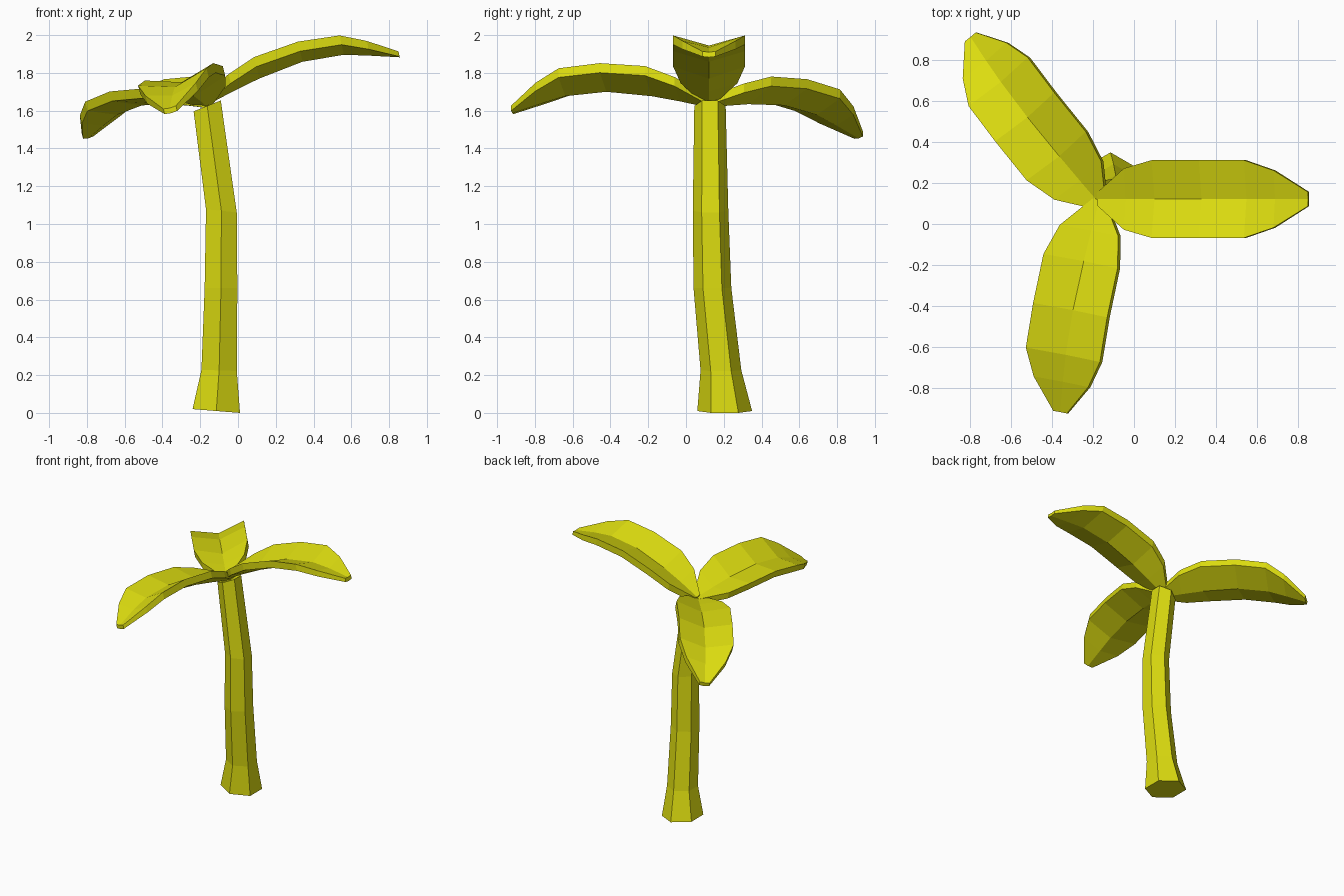
import bpy, bmesh, math
from mathutils import Matrix, Vector

if "Cube" in bpy.data.objects:
    bpy.data.objects.remove(bpy.data.objects["Cube"])

yellow = bpy.data.materials.new("olive yellow")
yellow.diffuse_color = (0.72, 0.72, 0.005, 1)
yellow.use_nodes = True
yellow.node_tree.nodes["Principled BSDF"].inputs["Base Color"].default_value = yellow.diffuse_color


def loft(name, rings, matrix=Matrix()):
    """Skin a list of equal-length point rings and cap both ends."""
    bm = bmesh.new()
    vr = [[bm.verts.new(matrix @ Vector(p)) for p in ring] for ring in rings]
    n = len(vr[0])
    for a, b in zip(vr, vr[1:]):
        for i in range(n):
            j = (i + 1) % n
            bm.faces.new((a[i], a[j], b[j], b[i]))
    bm.faces.new(vr[0][::-1])
    bm.faces.new(vr[-1])
    bmesh.ops.recalc_face_normals(bm, faces=bm.faces)
    me = bpy.data.meshes.new(name)
    bm.to_mesh(me)
    bm.free()
    me.materials.append(yellow)
    ob = bpy.data.objects.new(name, me)
    bpy.context.collection.objects.link(ob)
    return ob


# Trunk: bent six-sided column; (z, centre x, centre y, radius, slope along x)
trunk_path = [
    (0.010, -0.115, 0.205, 0.145, -0.08),
    (0.225, -0.100, 0.185, 0.108, -0.03),
    (0.660, -0.090, 0.140, 0.100, 0.00),
    (1.070, -0.088, 0.130, 0.094, -0.10),
    (1.625, -0.163, 0.127, 0.083, 0.40),
]
rings = []
for z, cx, cy, r, slope in trunk_path:
    ring = []
    for k in range(6):
        a = math.radians(30 + 60 * k)
        dx = r * math.cos(a)
        ring.append((cx + dx, cy + r * math.sin(a), z + slope * dx))
    rings.append(ring)
loft("trunk", rings)

# Leaf: arched V-channel along +x; (x, spine z, half width, edge lift, thickness)
leaf_path = [
    (0.000, 0.000, 0.030, 0.010, 0.045),
    (0.155, 0.046, 0.150, 0.045, 0.050),
    (0.307, 0.083, 0.190, 0.065, 0.052),
    (0.551, 0.118, 0.190, 0.057, 0.052),
    (0.773, 0.102, 0.190, 0.055, 0.050),
    (0.907, 0.061, 0.140, 0.035, 0.045),
    (1.058, 0.000, 0.035, 0.004, 0.028),
]
leaf_rings = [[(x, w, z + e), (x, 0, z), (x, -w, z + e),
               (x, -w, z + e - t), (x, 0, z - t), (x, w, z + e - t)]
              for x, z, w, e, t in leaf_path]

# Three leaves: base point, heading, upward pitch, roll (degrees)
for name, base, heading, pitch, roll in [
    ("right_leaf", (-0.18, 0.122, 1.67), 0, 13.1, 0),
    ("back_leaf", (-0.16, 0.09, 1.655), 127.8, -9.5, -10),
    ("front_leaf", (-0.17, 0.12, 1.66), 259.6, -2.5, 14),
]:
    m = (Matrix.Translation(base)
         @ Matrix.Rotation(math.radians(heading), 4, 'Z')
         @ Matrix.Rotation(math.radians(-pitch), 4, 'Y')
         @ Matrix.Rotation(math.radians(roll), 4, 'X'))
    loft(name, leaf_rings, m)
